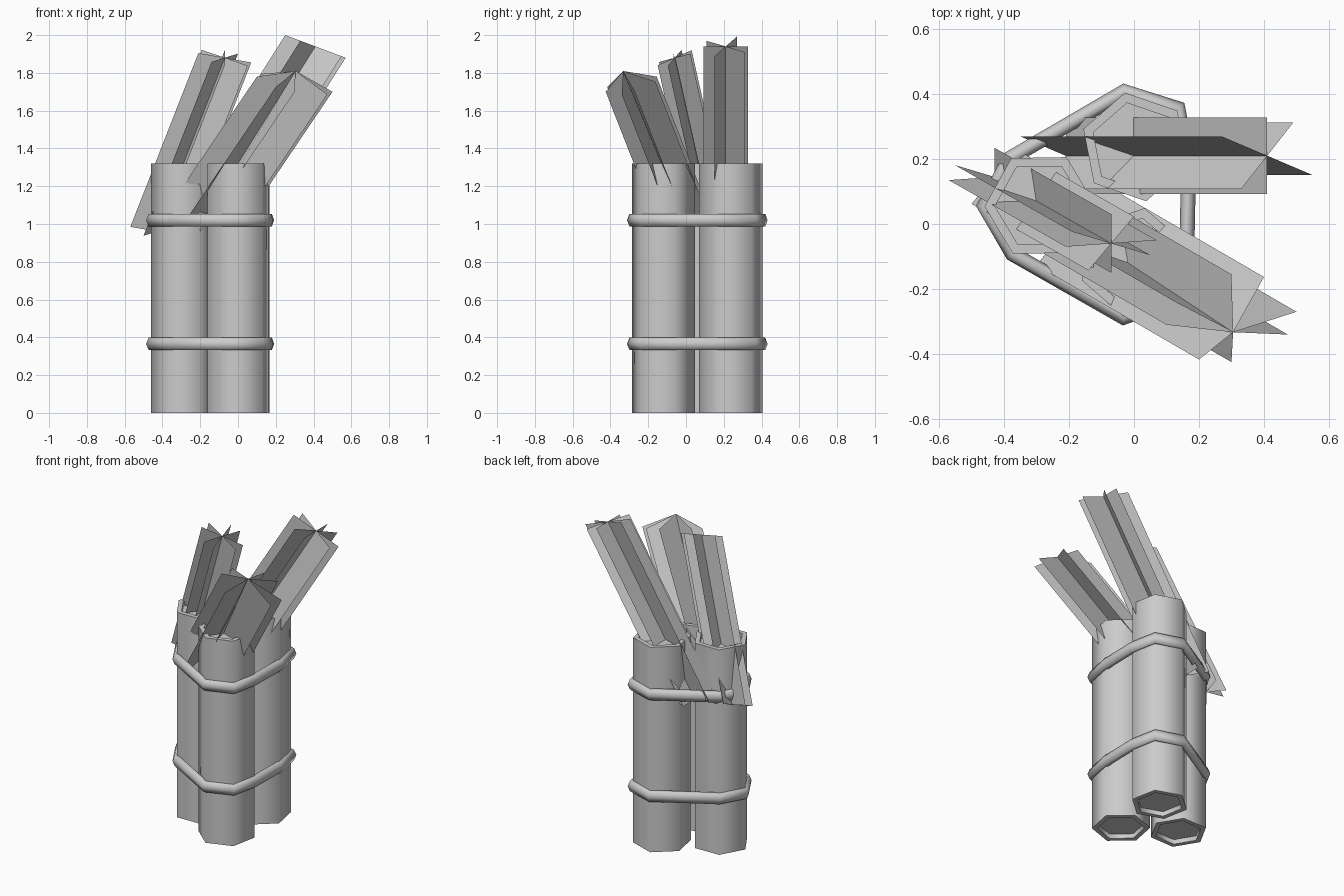
import bpy, bmesh
from math import sin, cos, radians
from mathutils import Vector

if "Cube" in bpy.data.objects:
    bpy.data.objects.remove(bpy.data.objects["Cube"])

grey = bpy.data.materials.new("plain grey")
grey.use_nodes = True
colour = (0.6, 0.6, 0.6, 1)
grey.diffuse_color = colour
grey.node_tree.nodes["Principled BSDF"].inputs["Base Color"].default_value = colour


def finish(name, bm, smooth=False, fix_normals=True):
    if fix_normals:
        bmesh.ops.recalc_face_normals(bm, faces=bm.faces)
    mesh = bpy.data.meshes.new(name)
    bm.to_mesh(mesh)
    bm.free()
    mesh.materials.append(grey)
    obj = bpy.data.objects.new(name, mesh)
    bpy.context.collection.objects.link(obj)
    if smooth:
        bpy.ops.object.select_all(action='DESELECT')
        obj.select_set(True)
        bpy.context.view_layer.objects.active = obj
        bpy.ops.object.shade_smooth_by_angle(angle=radians(75))
    return obj


def loft(bm, rings, closed=False):
    n = len(rings[0])
    pairs = list(zip(rings, rings[1:] + rings[:1])) if closed else list(zip(rings, rings[1:]))
    for a, b in pairs:
        for i in range(n):
            j = (i + 1) % n
            bm.faces.new((a[i], a[j], b[j], b[i]))


# Hexagonal tubes with a rim and a shallow recess at each end
HEIGHT, RADIUS, INNER, RECESS = 1.32, 0.17, 0.138, 0.03


def tube(name, x, y, turn):
    bm = bmesh.new()
    profile = [(INNER, RECESS), (INNER, 0), (RADIUS, 0),
               (RADIUS, HEIGHT), (INNER, HEIGHT), (INNER, HEIGHT - RECESS)]
    rings = [[bm.verts.new((x + r * cos(radians(turn + 60 * k)),
                            y + r * sin(radians(turn + 60 * k)), z))
              for k in range(6)] for r, z in profile]
    loft(bm, rings)
    bm.faces.new(rings[0])
    bm.faces.new(rings[-1])
    finish(name, bm, smooth=True)


tube("front_tube", 0.0, -0.118, 19)
tube("side_tube", -0.29, 0.057, 1)
tube("back_tube", 0.005, 0.237, 41)

# Straps that wrap around the bundle
PATH = [(-0.03, 0.407), (0.135, 0.355), (0.168, 0.182), (0.163, -0.063),
        (0.128, -0.23), (-0.032, -0.287), (-0.374, -0.092), (-0.46, 0.056),
        (-0.38, 0.203)]


def strap(name, z):
    bm = bmesh.new()
    pts = [Vector(p) for p in PATH]
    rings = []
    for i, p in enumerate(pts):
        a = (p - pts[i - 1]).normalized()
        b = (pts[(i + 1) % len(pts)] - p).normalized()
        tangent = (a + b).normalized()
        out = Vector((-tangent.y, tangent.x)) / max(tangent.dot(a), 0.5)
        ring = []
        for k in range(6):
            q = p + out * 0.023 * cos(radians(60 * k))
            ring.append(bm.verts.new((q.x, q.y, z + 0.038 * sin(radians(60 * k)))))
        rings.append(ring)
    loft(bm, rings, closed=True)
    finish(name, bm, smooth=True)


strap("lower_strap", 0.365)
strap("upper_strap", 1.02)


# Leaning tufts made of thin blades crossing on one axis
def tuft(name, end, start, wide, deep, peak=(0, 0, 0)):
    bm = bmesh.new()
    end, start, wide, deep = (Vector(v) for v in (end, start, wide, deep))
    top, base = bm.verts.new(end + Vector(peak)), bm.verts.new(start)
    for angle in (0, 60, 90, 150):
        for side in (0, 180):
            t = radians(angle + side)
            u = wide * cos(t) + deep * sin(t)
            bm.faces.new((top, bm.verts.new(end + u), bm.verts.new(start + u), base))
    finish(name, bm, fix_normals=False)


tuft("back_tuft", (0.41, 0.21, 1.94), (-0.21, 0.21, 0.96),
     (0.16, 0, -0.06), (0, 0.118, 0))
tuft("front_tuft", (0.30, -0.29, 1.74), (-0.20, 0.0, 1.0),
     (0.20, 0.02, -0.04), (0, 0.135, 0.04), (0.005, -0.043, 0.07))
tuft("side_tuft", (-0.07, -0.06, 1.88), (-0.43, 0.145, 0.96),
     (0.14, 0.01, -0.025), (0, 0.09, 0.04))
